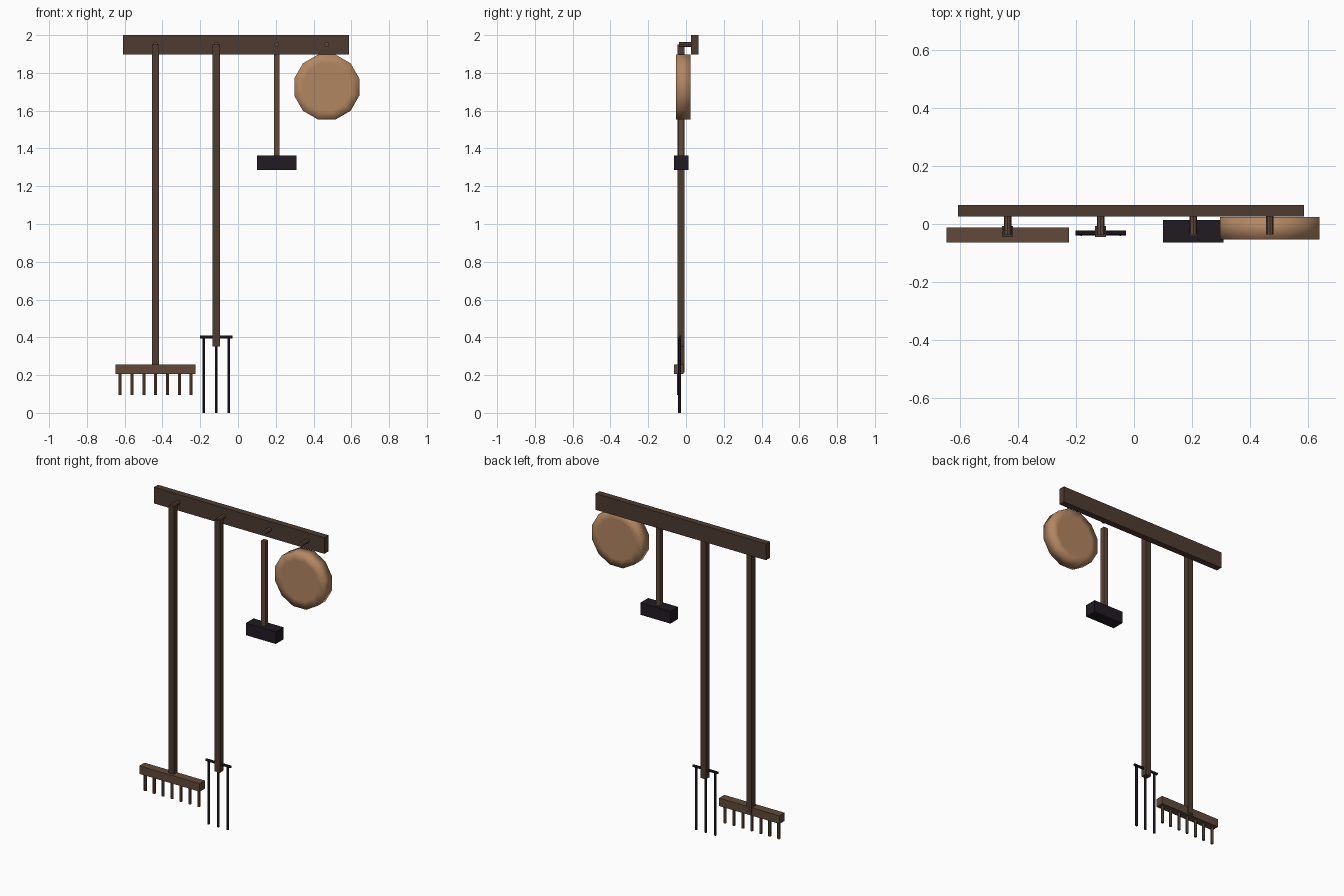
import bpy
import math

if "Cube" in bpy.data.objects:
    bpy.data.objects.remove(bpy.data.objects["Cube"])


def material(name, rgb):
    m = bpy.data.materials.new(name)
    m.diffuse_color = (*rgb, 1)
    m.use_nodes = True
    m.node_tree.nodes["Principled BSDF"].inputs["Base Color"].default_value = m.diffuse_color
    return m


DARK_WOOD = material("dark_wood", (0.075, 0.045, 0.03))
WOOD = material("wood", (0.12, 0.068, 0.042))
STRAW = material("straw", (0.45, 0.24, 0.12))
IRON = material("iron", (0.015, 0.011, 0.016))


def box(name, x, y, z, mat):
    """Box from (min, max) ranges."""
    bpy.ops.mesh.primitive_cube_add(size=1, location=[(a + b) / 2 for a, b in (x, y, z)])
    o = bpy.context.object
    o.name = name
    o.scale = [b - a for a, b in (x, y, z)]
    bpy.ops.object.transform_apply(location=False, rotation=False, scale=True)
    o.data.materials.append(mat)
    return o


def rod(name, radius, depth, loc, mat, sides=8, rot=(0, 0, 0)):
    bpy.ops.mesh.primitive_cylinder_add(vertices=sides, radius=radius, depth=depth,
                                        location=loc, rotation=rot)
    o = bpy.context.object
    o.name = name
    o.data.materials.append(mat)
    return o


RAKE_X, FORK_X, MALLET_X, BASKET_X = -0.437, -0.115, 0.205, 0.47
FACING = (math.pi / 2, 0, 0)

# Wall board with four pegs
box("wall_board", (-0.608, 0.588), (0.026, 0.066), (1.897, 2.0), DARK_WOOD)
for x in (RAKE_X, FORK_X, MALLET_X, BASKET_X):
    rod("peg", 0.013, 0.102, (x, 0.014, 1.95), WOOD, 8, FACING)

# Rake: handle, head and seven tines
box("rake_handle", (RAKE_X - 0.019, RAKE_X + 0.019), (-0.045, -0.007), (0.215, 1.95), DARK_WOOD)
box("rake_head", (-0.648, -0.224), (-0.064, -0.012), (0.205, 0.256), WOOD)
for i in range(7):
    rod("rake_tine", 0.009, 0.13, (-0.624 + i * 0.0627, -0.038, 0.16), WOOD, 6)

# Fork: handle, crossbar and three tines
box("fork_handle", (FORK_X - 0.019, FORK_X + 0.019), (-0.045, -0.007), (0.352, 1.95), DARK_WOOD)
rod("fork_crossbar", 0.008, 0.174, (FORK_X, -0.031, 0.402), IRON, 6, (0, math.pi / 2, 0))
for i in (-1, 0, 1):
    rod("fork_tine", 0.008, 0.4, (FORK_X + i * 0.067, -0.034, 0.2), IRON, 6)

# Mallet: handle and head
box("mallet_handle", (MALLET_X - 0.015, MALLET_X + 0.015), (-0.041, -0.011), (1.34, 1.9), WOOD)
box("mallet_head", (0.1, 0.31), (-0.064, 0.013), (1.285, 1.362), IRON)

# Round basket: lathed disc profile (y, radius) with smooth shading
profile = [(-0.054, 0.13), (-0.054, 0.178), (0.025, 0.178), (0.025, 0.13)]
N = 12
verts, faces = [], []
for y, r in profile:
    for k in range(N):
        a = 2 * math.pi * (k + 0.5) / N
        verts.append((r * math.cos(a), y, r * math.sin(a)))
for j in range(len(profile) - 1):
    for k in range(N):
        n = (k + 1) % N
        faces.append((j * N + k, j * N + n, (j + 1) * N + n, (j + 1) * N + k)[::-1])
faces.append(tuple(range(N)))
faces.append(tuple(reversed(range(3 * N, 4 * N))))
mesh = bpy.data.meshes.new("round_basket")
mesh.from_pydata(verts, [], faces)
mesh.shade_smooth()
mesh.materials.append(STRAW)
basket = bpy.data.objects.new("round_basket", mesh)
basket.location = (BASKET_X, 0, 1.725)
bpy.context.collection.objects.link(basket)
